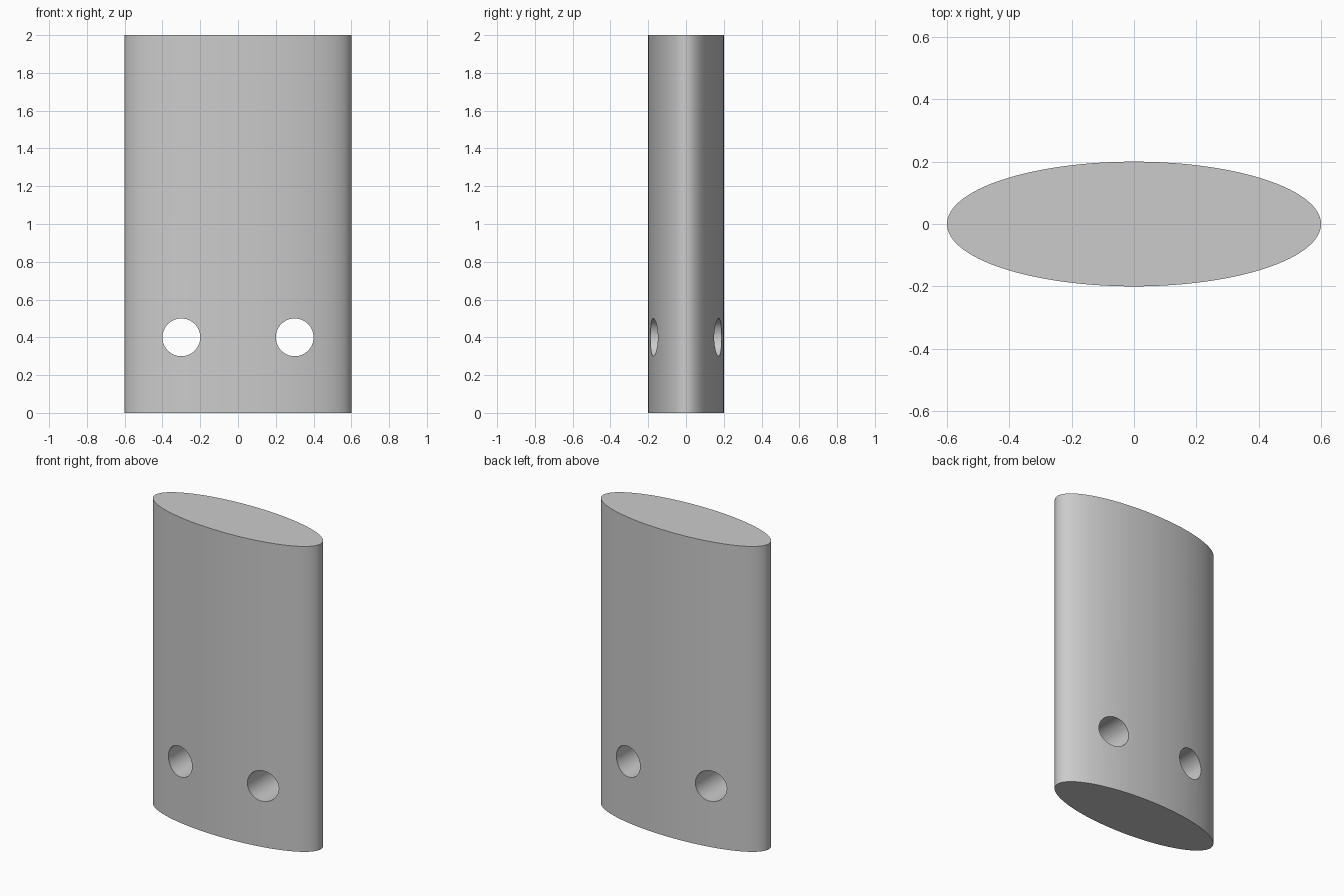
import bpy
import math

if "Cube" in bpy.data.objects:
    bpy.data.objects.remove(bpy.data.objects["Cube"])

grey = bpy.data.materials.new("light grey")
grey.diffuse_color = (0.6, 0.6, 0.6, 1)
grey.use_nodes = True
grey.node_tree.nodes["Principled BSDF"].inputs["Base Color"].default_value = grey.diffuse_color


def cylinder(name, radius, depth, location, sides, scale=(1, 1, 1), rotation=(0, 0, 0)):
    bpy.ops.mesh.primitive_cylinder_add(vertices=sides, radius=radius, depth=depth,
                                        location=location, rotation=rotation)
    obj = bpy.context.object
    obj.name = name
    obj.scale = scale
    bpy.ops.object.transform_apply(location=False, rotation=True, scale=True)
    obj.data.materials.append(grey)
    return obj


# Elliptical column
body = cylinder("elliptical_body", 1, 2, (0, 0, 1), 128, scale=(0.6, 0.2, 1))

# Two round holes running front to back
for side, x in (("left", -0.3), ("right", 0.3)):
    cutter = cylinder(side + "_hole_cutter", 0.1, 1, (x, 0, 0.4), 64,
                      rotation=(math.pi / 2, 0, 0))
    cutter.hide_render = True
    cut = body.modifiers.new(side + "_hole", 'BOOLEAN')
    cut.operation = 'DIFFERENCE'
    cut.solver = 'EXACT'
    cut.object = cutter
    bpy.context.view_layer.objects.active = body
    bpy.ops.object.modifier_apply(modifier=cut.name)
    bpy.data.objects.remove(cutter)

# Smooth walls, crisp rims
bpy.ops.object.select_all(action='DESELECT')
body.select_set(True)
bpy.context.view_layer.objects.active = body
bpy.ops.object.shade_smooth_by_angle(angle=math.radians(30))
